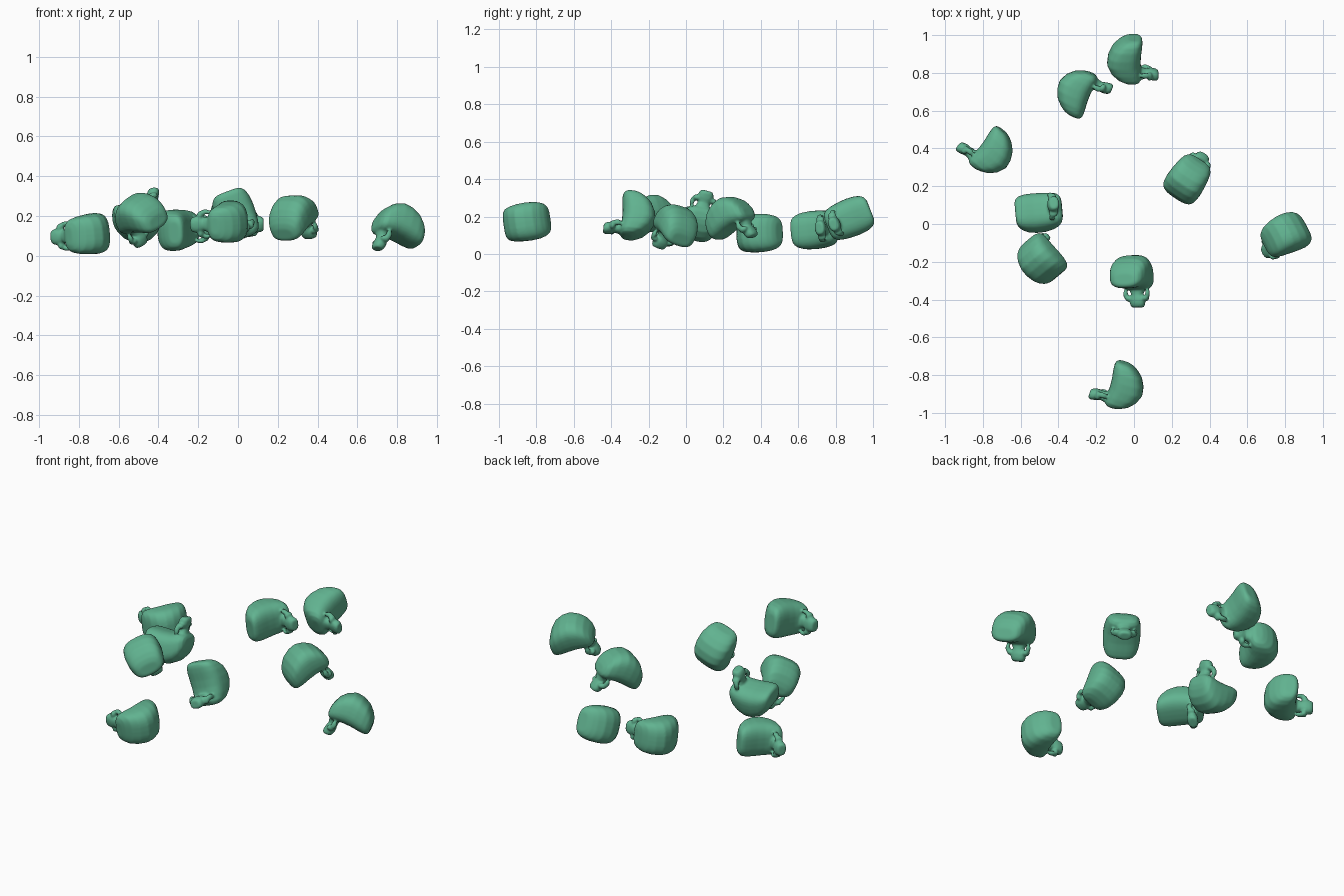
import bpy, bmesh, math
from mathutils import Vector, Matrix

if "Cube" in bpy.data.objects:
    bpy.data.objects.remove(bpy.data.objects["Cube"], do_unlink=True)

green = bpy.data.materials.new("soft_green")
green.use_nodes = True
colour = (0.12, 0.45, 0.28, 1)
green.diffuse_color = colour
green.node_tree.nodes["Principled BSDF"].inputs["Base Color"].default_value = colour

SIDES = 32


def loft(bm, rings):
    """Skin a list of closed rings and cap both ends."""
    loops = [[bm.verts.new(p) for p in ring] for ring in rings]
    for a, b in zip(loops, loops[1:]):
        for i in range(SIDES):
            j = (i + 1) % SIDES
            bm.faces.new((a[i], a[j], b[j], b[i]))
    bm.faces.new(loops[0])
    bm.faces.new(loops[-1])


def oval(half_a, half_b, power):
    """Rounded-box outline in two axes."""
    for i in range(SIDES):
        t = 2 * math.pi * i / SIDES
        c, s = math.cos(t), math.sin(t)
        yield (half_a * math.copysign(abs(c) ** (2 / power), c),
               half_b * math.copysign(abs(s) ** (2 / power), s))


def blob(bm, centre, size):
    m = Matrix.Translation(centre) @ Matrix.Diagonal((*size, 1))
    bmesh.ops.create_icosphere(bm, subdivisions=3, radius=1, matrix=m)


def build_skull():
    bm = bmesh.new()
    # Cranium: distance from the back, base height, crown height, half width
    cranium = [(0, .015, .075, .055), (.008, .004, .1, .075), (.025, 0, .128, .089),
               (.055, .002, .16, .099), (.1, .008, .182, .103), (.145, .01, .188, .101),
               (.19, .006, .168, .095), (.222, .004, .136, .086),
               (.24, .014, .098, .07), (.248, .03, .07, .045)]
    loft(bm, [[(x, .125 - f, (lo + hi) / 2 - .095 + z)
               for x, z in oval(w, (hi - lo) / 2, 2.8)] for f, lo, hi, w in cranium])
    # Upper jaw and nose: height, nearest and furthest front distance, half width
    face = [(.03, .17, .24, .06), (0, .175, .232, .038), (-.02, .178, .228, .03),
            (-.045, .175, .236, .042), (-.068, .18, .24, .04), (-.084, .19, .236, .032)]
    loft(bm, [[(x, .125 - (f0 + f1) / 2 + y, u - .095)
               for x, y in oval(w, (f1 - f0) / 2, 2.4)] for u, f0, f1, w in face])
    # Cheekbones and outer eye-socket rims
    for side in (-1, 1):
        blob(bm, (side * .045, -.078, -.132), (.021, .024, .016))
        blob(bm, (side * .062, -.068, -.108), (.012, .016, .026))
    bmesh.ops.recalc_face_normals(bm, faces=bm.faces)
    mesh = bpy.data.meshes.new("skull")
    bm.to_mesh(mesh)
    bm.free()
    mesh.materials.append(green)
    return mesh


skull = build_skull()

# Scattered skulls: centre, facing direction, crown direction
placements = {
    "skull_back": ((-.05, .87, .19), (0, -.93, -.37), (-1, 0, 0)),
    "skull_back_right": ((-.316, .705, .13), (.4, .9, .1), (-.9, .4, 0)),
    "skull_far_right": ((-.738, .37, .11), (-.62, -.77, -.08), (.77, -.62, .05)),
    "skull_upturned": ((-.5, .06, .16), (.98, .1, .04), (0, -.25, -.97)),
    "skull_right": ((-.5, -.19, .215), (-.6, .75, -.05), (-.35, -.3, .88)),
    "skull_middle": ((-.01, -.255, .2), (.35, -.1, -.93), (0, 1, -.1)),
    "skull_front": ((-.04, -.865, .17), (-.28, -.95, -.15), (.96, -.28, 0)),
    "skull_left": ((.275, .225, .21), (.47, .72, .45), (-.25, -.35, .87)),
    "skull_far_left": ((.81, -.05, .165), (-.85, -.35, .33), (.35, .45, .8)),
}

for name, (centre, facing, crown) in placements.items():
    f = Vector(facing).normalized()
    u = Vector(crown)
    u = (u - f * u.dot(f)).normalized()
    side = u.cross(f)
    ob = bpy.data.objects.new(name, skull)
    bpy.context.collection.objects.link(ob)
    ob.matrix_world = Matrix.Translation(centre) @ Matrix((side, -f, u)).transposed().to_4x4()
    # Fuse the parts into one softly blended surface
    fuse = ob.modifiers.new("fuse", "REMESH")
    fuse.mode = "VOXEL"
    fuse.voxel_size = .006
    fuse.use_smooth_shade = True
    soften = ob.modifiers.new("soften", "SMOOTH")
    soften.factor = .5
    soften.iterations = 4
